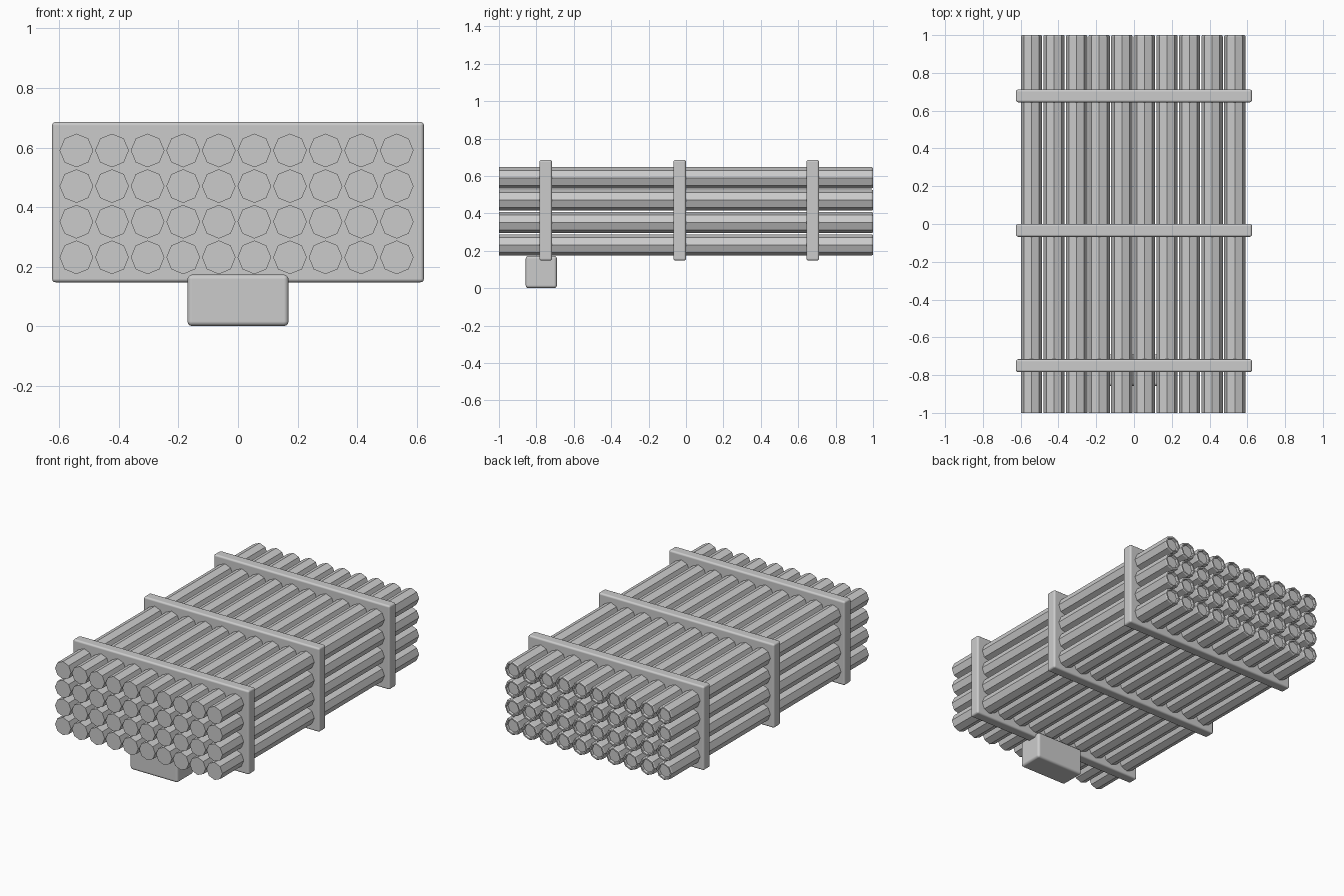
import bpy, bmesh, math

if "Cube" in bpy.data.objects:
    bpy.data.objects.remove(bpy.data.objects["Cube"])

def add_object(name, bm):
    mesh = bpy.data.meshes.new(name)
    bm.normal_update()
    bm.to_mesh(mesh)
    bm.free()
    ob = bpy.data.objects.new(name, mesh)
    bpy.context.collection.objects.link(ob)
    return ob

def rounded_box(name, lo, hi, bevel):
    bm = bmesh.new()
    bmesh.ops.create_cube(bm, size=1)
    for v in bm.verts:
        v.co = [(a + b) / 2 + c * (b - a) for a, b, c in zip(lo, hi, v.co)]
    for f in bm.faces:
        f.smooth = True
    ob = add_object(name, bm)
    mod = ob.modifiers.new("rounded_edges", 'BEVEL')
    mod.width = bevel
    mod.segments = 3
    mod.harden_normals = True
    return ob

# One octagonal launch tube: closed front, chamfered rim and recessed back
R, SIDES = 0.0565, 8
profile = [(R, -1.0), (R, 0.993), (R - 0.004, 1.0), (R - 0.013, 1.0), (R - 0.016, 0.985)]
bm = bmesh.new()
rings = []
for r, y in profile:
    rings.append([bm.verts.new((r * math.cos(2 * math.pi * i / SIDES), y,
                                r * math.sin(2 * math.pi * i / SIDES)))
                  for i in range(SIDES)])
for a, b in zip(rings, rings[1:]):
    for i in range(SIDES):
        j = (i + 1) % SIDES
        bm.faces.new((a[i], b[i], b[j], a[j]))
bm.faces.new(rings[0])
bm.faces.new(rings[-1])
bmesh.ops.recalc_face_normals(bm, faces=bm.faces)
first = add_object("tube_1_1", bm)

# Grid of tubes, four rows of ten
for row in range(4):
    for col in range(10):
        ob = first
        if row or col:
            ob = bpy.data.objects.new(f"tube_{row + 1}_{col + 1}", first.data)
            bpy.context.collection.objects.link(ob)
        ob.location = (-0.543 + col * 0.1196, 0, 0.231 + row * 0.1197)

# Three holding plates
for name, y in (("front", -0.75), ("middle", -0.034), ("back", 0.678)):
    rounded_box(f"{name}_plate", (-0.625, y - 0.034, 0.147),
                (0.625, y + 0.034, 0.686), 0.012)

# Mounting block under the front plate
rounded_box("mounting_block", (-0.17, -0.857, 0), (0.17, -0.69, 0.173), 0.016)
